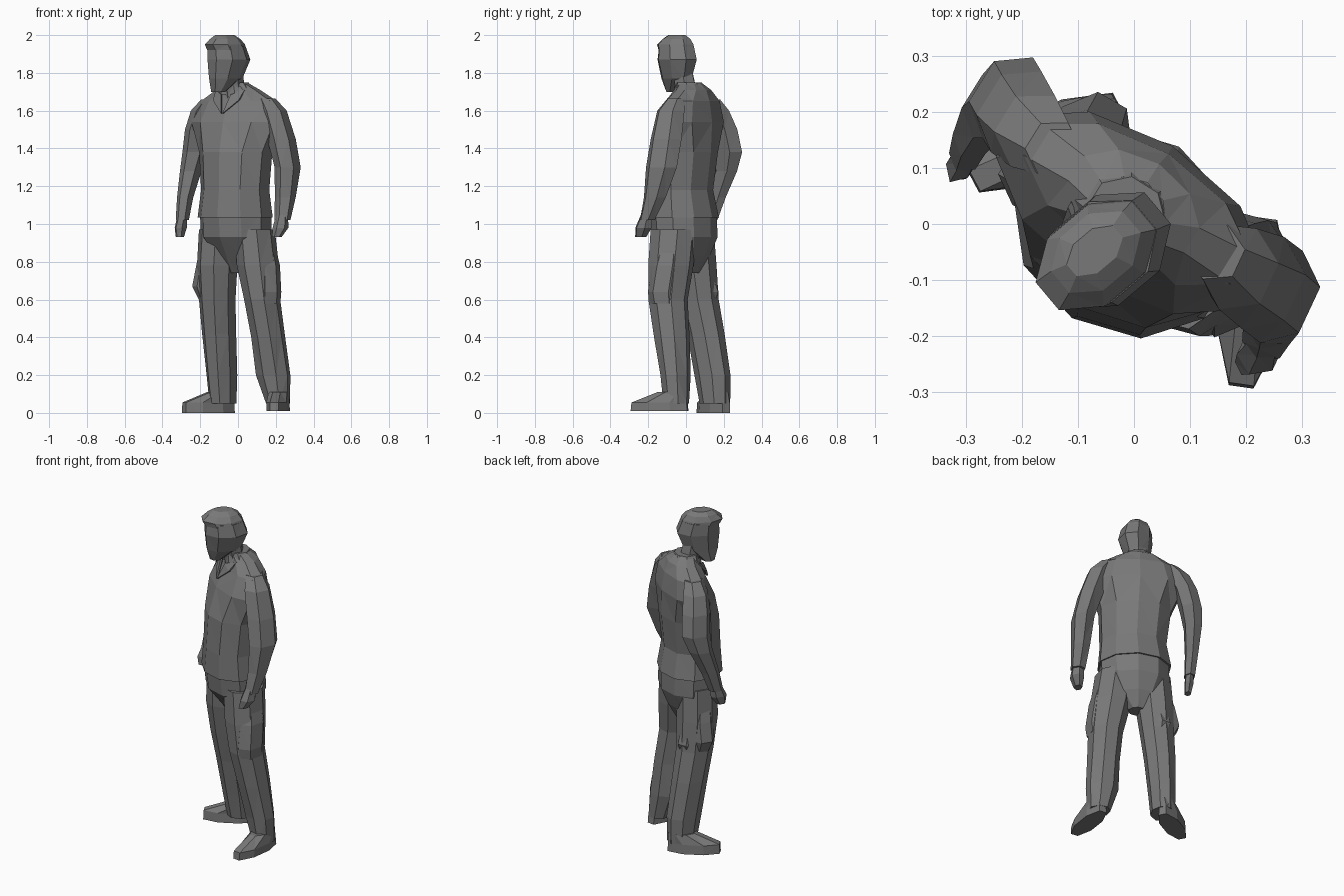
import bpy, bmesh, math
from mathutils import Vector

grey = bpy.data.materials.new("dark_grey")
grey.diffuse_color = (0.19, 0.19, 0.19, 1)


def finish(name, bm):
    bmesh.ops.triangulate(bm, faces=bm.faces[:])
    bmesh.ops.recalc_face_normals(bm, faces=bm.faces[:])
    me = bpy.data.meshes.new(name)
    bm.to_mesh(me)
    bm.free()
    me.materials.append(grey)
    ob = bpy.data.objects.new(name, me)
    bpy.context.collection.objects.link(ob)
    return ob


def loft(name, rings, yaw, n=8):
    """Stack of oval rings (x, y, z, half width, half depth), turned by yaw degrees."""
    bm = bmesh.new()
    t = math.radians(yaw)
    u, v = Vector((math.cos(t), math.sin(t), 0)), Vector((math.sin(t), -math.cos(t), 0))
    loops = []
    for x, y, z, a, b in rings:
        loop = []
        for k in range(n):
            w = 2 * math.pi * (k + 0.5) / n
            p = Vector((x, y, z)) + u * (a * 1.06 * math.cos(w)) + v * (b * 1.06 * math.sin(w))
            loop.append(bm.verts.new(p))
        loops.append(loop)
    for lo, hi in zip(loops, loops[1:]):
        for k in range(n):
            j = (k + 1) % n
            bm.faces.new((lo[k], lo[j], hi[j], hi[k]))
    bm.faces.new(loops[0][::-1])
    bm.faces.new(loops[-1])
    return finish(name, bm)


BODY = -32   # turn of the shoulders

# Jacket with a hem, rounded belly and broad shoulders
loft("jacket", [
    (-.015, -.015, 1.035, .198, .17), (-.015, -.027, 1.18, .18, .153),
    (-.012, -.008, 1.38, .195, .155), (-.005, .02, 1.54, .255, .132),
    (.005, .035, 1.65, .215, .10), (0, .035, 1.71, .12, .08),
    (-.01, .02, 1.745, .065, .06)], BODY, 10)

# Trouser seat, running back to the crotch
loft("trouser_seat", [
    (-.005, .02, .74, .045, .045), (-.005, .01, .83, .13, .10),
    (-.01, -.008, .93, .188, .155), (-.012, -.015, 1.05, .188, .16)], BODY, 10)

# Trouser legs
loft("left_leg", [
    (.212, -.052, .05, .06, .065), (.186, -.055, .20, .088, .075),
    (.16, -.075, .40, .085, .09), (.128, -.095, .60, .09, .10),
    (.105, -.08, .78, .105, .115), (.088, -.065, .97, .10, .118)], -15)
loft("right_leg", [
    (-.08, .153, .05, .065, .08), (-.085, .14, .20, .073, .095),
    (-.10, .105, .42, .083, .097), (-.11, .07, .60, .09, .10),
    (-.11, .048, .78, .10, .11), (-.10, .035, .97, .10, .108)], -30)

# Shoes
loft("left_shoe", [
    (.212, -.14, .01, .055, .155), (.212, -.14, .055, .055, .15),
    (.215, -.07, .11, .05, .08)], -8)
loft("right_shoe", [
    (-.157, .145, .0, .056, .15), (-.157, .145, .055, .053, .147),
    (-.09, .17, .11, .05, .075)], -62)

# Side pockets on the thighs
loft("left_pocket", [
    (.165, -.115, .58, .055, .075), (.165, -.12, .64, .06, .08),
    (.165, -.10, .78, .052, .08), (.15, -.08, .90, .04, .06)], -15, 6)
loft("right_pocket", [
    (-.165, .085, .59, .03, .05), (-.182, .09, .67, .055, .062),
    (-.165, .08, .78, .05, .062), (-.155, .06, .88, .04, .05)], -32, 6)
loft("back_pocket", [
    (-.09, .12, .60, .045, .04), (-.09, .125, .64, .055, .05),
    (-.09, .10, .74, .05, .04)], -30, 6)

# Sleeves with tapering forearms
loft("left_arm", [
    (.235, -.205, 1.02, .04, .04), (.25, -.165, 1.14, .05, .06),
    (.263, -.13, 1.30, .06, .085), (.23, -.105, 1.45, .068, .085),
    (.185, -.08, 1.60, .067, .075), (.145, -.05, 1.665, .05, .05)], -25, 6)
loft("right_arm", [
    (-.295, .13, 1.02, .03, .04), (-.28, .165, 1.14, .037, .05),
    (-.25, .212, 1.28, .05, .065), (-.225, .225, 1.38, .06, .08),
    (-.21, .20, 1.50, .062, .08), (-.18, .165, 1.60, .064, .07),
    (-.145, .135, 1.66, .045, .05)], -32, 6)

# Hands
loft("left_hand", [
    (.205, -.24, .93, .022, .03), (.225, -.225, .98, .038, .045),
    (.235, -.205, 1.06, .028, .03)], -25, 6)
loft("right_hand", [
    (-.308, .10, .93, .018, .025), (-.303, .115, .98, .025, .045),
    (-.292, .135, 1.06, .022, .03)], -32, 6)

# Neck, head and short hair that overhangs the forehead
loft("neck", [
    (-.02, .01, 1.66, .06, .06), (-.035, -.02, 1.82, .055, .055)], BODY, 6)
loft("head", [
    (-.105, -.065, 1.70, .04, .035), (-.065, -.05, 1.77, .065, .095),
    (-.048, -.047, 1.87, .09, .12), (-.06, -.05, 1.94, .083, .105)], -50)
loft("hair", [
    (-.059, -.05, 1.92, .084, .109), (-.069, -.057, 1.95, .08, .114),
    (-.068, -.05, 1.98, .062, .085), (-.07, -.048, 2.0, .034, .055)], -50)

# Collar and its two flaps meeting in a point
loft("collar", [
    (-.01, .025, 1.685, .11, .085), (-.015, .015, 1.75, .068, .066)], BODY)
t = math.radians(BODY)
for name, side in (("left_collar_flap", 1), ("right_collar_flap", -1)):
    bm = bmesh.new()
    pts = []
    for depth in (0, .012):
        for w, d, z in ((.09, .05, 1.71), (.08, .095, 1.655), (.004, .135, 1.585), (.03, .095, 1.685)):
            w, d = w * side, d - depth
            pts.append(bm.verts.new((-.015 + w * math.cos(t) + d * math.sin(t),
                                     .025 + w * math.sin(t) - d * math.cos(t), z)))
    bmesh.ops.convex_hull(bm, input=pts)
    finish(name, bm)
